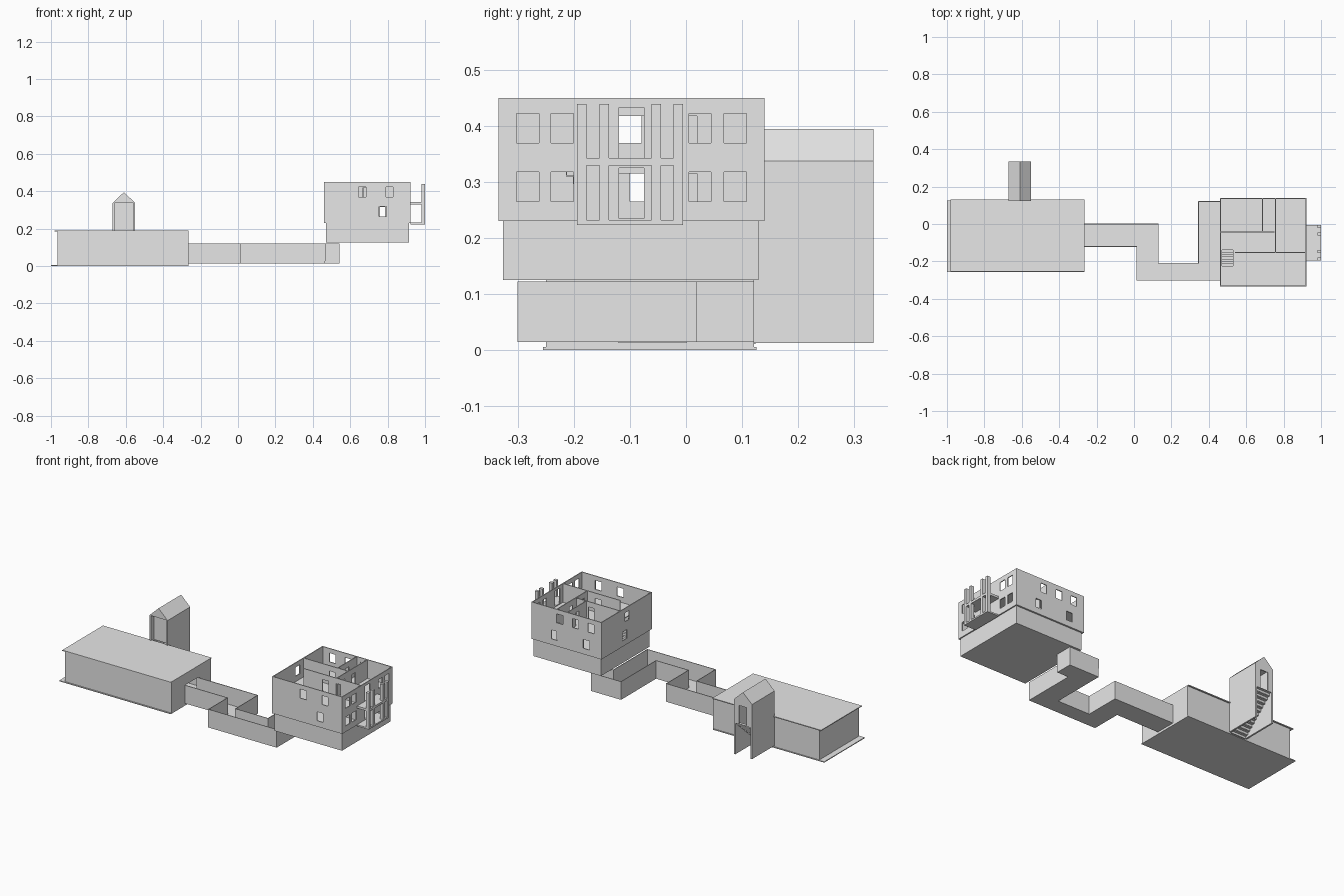
import bpy
import bmesh
from mathutils import Vector

default_cube = bpy.data.objects.get("Cube")
if default_cube:
    bpy.data.objects.remove(default_cube, do_unlink=True)

grey = bpy.data.materials.new("plain_grey")
grey.use_nodes = True
grey.diffuse_color = (.8, .8, .8, 1)
grey.node_tree.nodes["Principled BSDF"].inputs["Base Color"].default_value = (.8, .8, .8, 1)

THIN = .005


def finish(name, bm):
    """Turn a bmesh into a flat shaded grey object."""
    bmesh.ops.recalc_face_normals(bm, faces=bm.faces)
    mesh = bpy.data.meshes.new(name)
    bm.to_mesh(mesh)
    bm.free()
    mesh.materials.append(grey)
    obj = bpy.data.objects.new(name, mesh)
    bpy.context.collection.objects.link(obj)
    return obj


def panel(name, axis, place, depth, u_span, v_span, holes=()):
    """Flat slab across an axis, with rectangular holes (u0, u1, v0, v1)."""
    def point(u, v):
        return {"x": (place, u, v), "y": (u, place, v), "z": (u, v, place)}[axis]

    us = sorted({*u_span, *(h[i] for h in holes for i in (0, 1))})
    vs = sorted({*v_span, *(h[i] for h in holes for i in (2, 3))})
    bm = bmesh.new()
    grid = {(u, v): bm.verts.new(point(u, v)) for u in us for v in vs}
    for ua, ub in zip(us, us[1:]):
        for va, vb in zip(vs, vs[1:]):
            um, vm = (ua + ub) / 2, (va + vb) / 2
            if not any(h[0] < um < h[1] and h[2] < vm < h[3] for h in holes):
                bm.faces.new([grid[ua, va], grid[ub, va], grid[ub, vb], grid[ua, vb]])
    loose = [v for v in bm.verts if not v.link_faces]
    bmesh.ops.delete(bm, geom=loose, context="VERTS")
    extruded = bmesh.ops.extrude_face_region(bm, geom=bm.faces[:])["geom"]
    moved = [g for g in extruded if isinstance(g, bmesh.types.BMVert)]
    shift = Vector([depth if a == axis else 0 for a in "xyz"])
    bmesh.ops.translate(bm, verts=moved, vec=shift)
    return finish(name, bm)


def box(name, xs, ys, zs):
    return panel(name, "z", zs[0], zs[1] - zs[0], xs, ys)


def room(name, xs, ys, zs, left=(), right=(), front=(), back=()):
    """Four thin outer walls with openings."""
    inner = (xs[0] + THIN, xs[1] - THIN)
    panel(name + "_right_wall", "x", xs[0], THIN, ys, zs, right)
    panel(name + "_left_wall", "x", xs[1], -THIN, ys, zs, left)
    panel(name + "_front_wall", "y", ys[0], THIN, inner, zs, front)
    panel(name + "_back_wall", "y", ys[1], -THIN, inner, zs, back)


def stairs(name, xs, start, end, count):
    """Thin treads and risers climbing along y from start to end (y, z)."""
    dy, dz = (end[0] - start[0]) / count, (end[1] - start[1]) / count
    for i in range(count):
        y, z = start[0] + i * dy, start[1] + i * dz
        near, far = sorted((y, y + dy))
        box(name + "_tread", xs, (near, far), (z + dz - THIN / 2, z + dz))
        box(name + "_riser", xs, (y, y + THIN / 2), (z, z + dz))


# Long hall with floor and roof slabs
hall_end = -.265
hall_y = (-.25, .122)
tower_x = (-.67, -.55)
tower_in = (tower_x[0] + .01, tower_x[1] - .01)
box("hall_floor", (-1, hall_end), (-.256, .126), (0, THIN))
room("hall", (-.965, hall_end), hall_y, (THIN, .185),
     left=[(-.115, -THIN, .015, .122)], back=[(*tower_in, THIN, .16)])
box("hall_roof", (-.982, hall_end), (-.254, .13), (.185, .19))

# Stair tower behind the hall
tower_y = (hall_y[1], .335)
eaves = .338
for side, x, inward in (("right", tower_x[0], .01), ("left", tower_x[1], -.01)):
    panel("tower_" + side + "_wall", "x", x, inward, tower_y, (.012, eaves))
panel("tower_front_wall", "y", .15, THIN, tower_in, (.185, eaves))
panel("tower_end_wall", "y", tower_y[1], -THIN, tower_in, (.2, eaves),
      [(-.635, -.585, .2, .31)])
stairs("tower_stair", tower_in, (tower_y[0], .01), (tower_y[1], .2), 12)

# Tower gable roof
bm = bmesh.new()
ridge = (sum(tower_x) / 2, .395)
gables = [[bm.verts.new((x, y, z)) for x, z in
           ((tower_x[0], eaves), (tower_x[1], eaves), ridge)] for y in tower_y]
for gable in gables:
    bm.faces.new(gable)
for i in range(3):
    j = (i + 1) % 3
    bm.faces.new([gables[0][i], gables[0][j], gables[1][j], gables[1][i]])
finish("tower_roof", bm)

# Winding open passage: floor and walls from one outline
outline = [(hall_end, -.12), (.015, -.12), (.015, -.3), (.465, -.3),
           (.465, .02), (.54, .02), (.54, .12), (.345, .12),
           (.345, -.21), (.13, -.21), (.13, 0), (hall_end, 0)]
low, high = .015, .122
bm = bmesh.new()
bottom = [bm.verts.new((x, y, low)) for x, y in outline]
top = [bm.verts.new((x, y, high)) for x, y in outline]
bm.faces.new(bottom)
for i in range(len(outline) - 1):
    bm.faces.new([bottom[i], bottom[i + 1], top[i + 1], top[i]])
passage = finish("passage", bm)
thickness = passage.modifiers.new("wall_thickness", "SOLIDIFY")
thickness.thickness = THIN
thickness.offset = 0

# House basement
room("basement", (.47, .915), (-.327, .13), (.125, .23))
box("basement_floor", (.47, .915), (-.327, .13), (.125, .13))

# House upper walls with windows and balcony doors
house_x, house_y = (.46, .922), (-.335, .14)
lower_floor, upper_floor, wall_top = .23, .338, .45
UPPER, LOWER = (.37, .423), (.265, .318)


def windows(starts, rows, width=.04):
    return [(s, s + width, *row) for row in rows for s in starts]


balcony_doors = [(-.12, -.075, floor + THIN, floor + .095)
                 for floor in (lower_floor, upper_floor)]
room("house", house_x, house_y, (lower_floor, wall_top),
     left=windows((-.303, -.241, .005, .068), (UPPER, LOWER)) + balcony_doors,
     right=windows([-.12], [UPPER]) + windows([-.1], [LOWER]),
     front=windows((.645, .79), [UPPER]) + windows([.755], [LOWER]),
     back=windows((.51, .61, .715), [UPPER]) + windows((.54, .75), [LOWER]))

# House floors, with a stairwell in the upper one
panel("house_lower_floor", "z", lower_floor, THIN, house_x, house_y)
inside_x = (house_x[0] + THIN, house_x[1] - THIN)
inside_y = (house_y[0] + THIN, house_y[1] - THIN)
well_x, well_y = (.47, .53), (-.24, -.14)
panel("house_upper_floor", "z", upper_floor, -THIN, inside_x, inside_y,
      [(*well_x, *well_y)])
stairs("house_stair", well_x, (well_y[1], lower_floor + THIN),
       (well_y[0], upper_floor), 8)

# Partition walls of both storeys
for storey, base, top_z in (("lower", lower_floor + THIN, upper_floor - THIN),
                            ("upper", upper_floor, wall_top)):
    span, door = (base, top_z), (base, base + .08)
    name = storey + "_partition_"
    panel(name + "front", "y", -.155, THIN, (.54, inside_x[1]), span,
          [(.665, .705, *door), (.755, .785, *door)])
    panel(name + "middle", "y", -.045, THIN, (inside_x[0], .75), span,
          [(.635, .67, *door)])
    panel(name + "centre", "x", .685, THIN, (-.04, inside_y[1]), span,
          [(.03, .06, *door)])
    panel(name + "side", "x", .755, THIN, (-.15, inside_y[1]), span,
          [(-.12, -.075, *door), (-.01, .02, *door)])

# Balconies and their posts
balcony_y = (-.195, -.005)
for storey, zs, post_top in (("lower", (.223, .232), .33), ("upper", (.33, .343), .44)):
    box(storey + "_balcony", (house_x[1], 1), balcony_y, zs)
    for y in (-.195, -.155, -.062, -.022):
        box(storey + "_balcony_post", (.98, 1), (y, y + .017), (zs[1], post_top))
